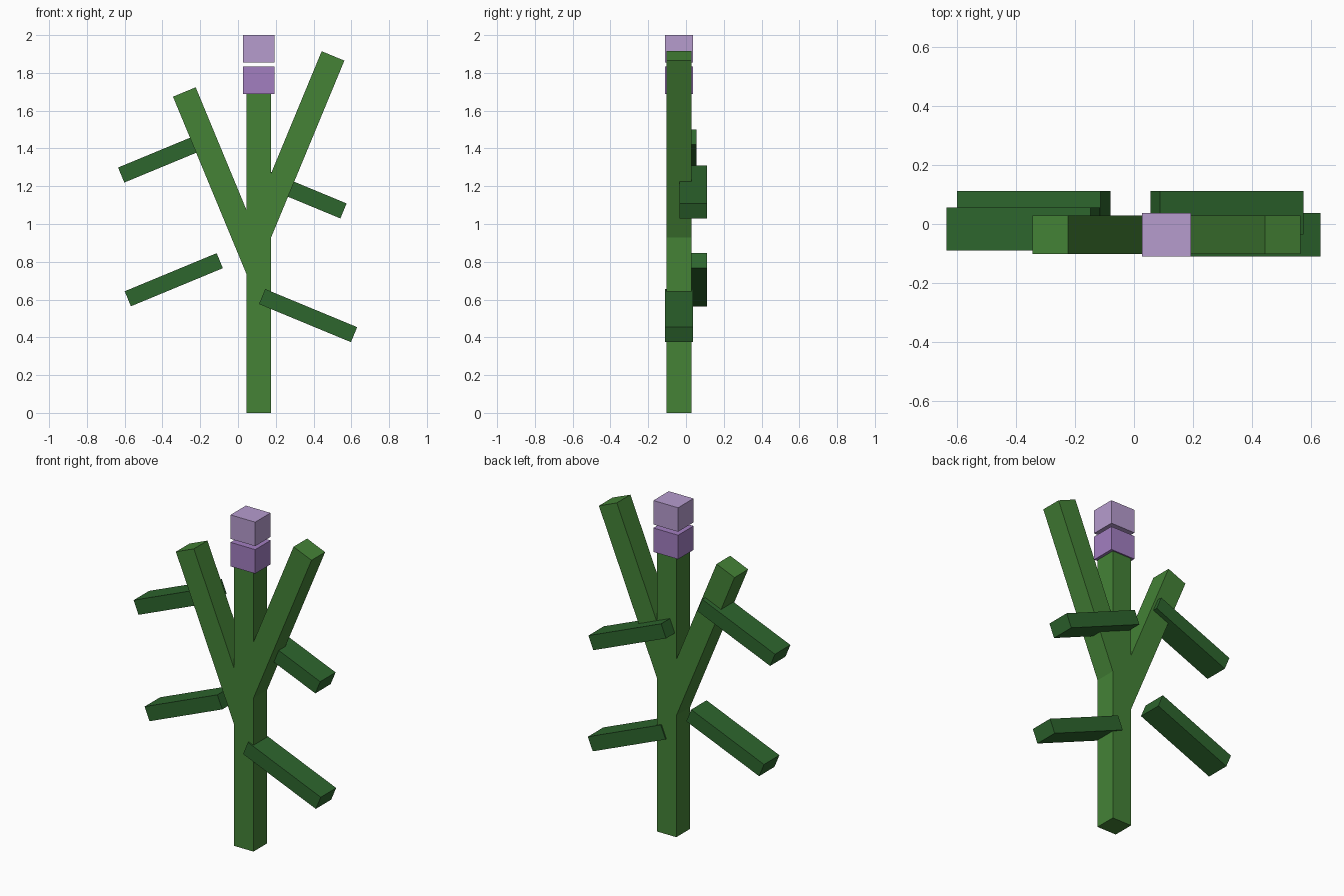
import bpy
from math import radians

default = bpy.data.objects.get("Cube")
if default:
    bpy.data.objects.remove(default, do_unlink=True)


def make_material(name, rgb):
    mat = bpy.data.materials.new(name)
    mat.use_nodes = True
    colour = (*rgb, 1)
    mat.diffuse_color = colour
    mat.node_tree.nodes["Principled BSDF"].inputs["Base Color"].default_value = colour
    return mat


stem_green = make_material("stem green", (0.058, 0.223, 0.037))
leaf_green = make_material("leaf green", (0.027, 0.133, 0.027))
purple = make_material("purple", (0.361, 0.209, 0.527))
lilac = make_material("lilac", (0.468, 0.332, 0.617))


def box(name, centre, size, mat, tilt=0):
    """Box turned about the y axis by tilt degrees."""
    bpy.ops.mesh.primitive_cube_add(size=1, location=centre)
    obj = bpy.context.object
    obj.name = name
    obj.scale = size
    obj.rotation_euler.y = radians(tilt)
    obj.data.materials.append(mat)
    return obj


STEM_X, STEM_Y, STEM_W = 0.11, -0.037, 0.13
TILT = 22.5

# Trunk and the two limbs that fork from it
box("trunk", (STEM_X, STEM_Y, 0.845), (STEM_W, STEM_W, 1.69), stem_green)
box("right_limb", (-0.087, STEM_Y, 1.223), (STEM_W, STEM_W, 1.03), stem_green, -TILT)
box("left_limb", (0.306, STEM_Y, 1.414), (STEM_W, STEM_W, 1.03), stem_green, TILT)

# Drooping leaves
LEAF = (0.527, 0.147, 0.086)
for name, centre, side in (
    ("upper_right_leaf", (-0.375, -0.017, 1.36), -1),
    ("lower_right_leaf", (-0.34, 0.038, 0.705), -1),
    ("upper_left_leaf", (0.315, 0.038, 1.17), 1),
    ("lower_left_leaf", (0.371, -0.037, 0.515), 1),
):
    box(name, centre, LEAF, leaf_green, side * TILT)

# Blossom blocks above the trunk
BLOSSOM = (0.165, 0.147, 0.145)
box("lower_blossom", (STEM_X, STEM_Y, 1.761), BLOSSOM, purple)
box("upper_blossom", (STEM_X, STEM_Y, 1.927), BLOSSOM, lilac)
